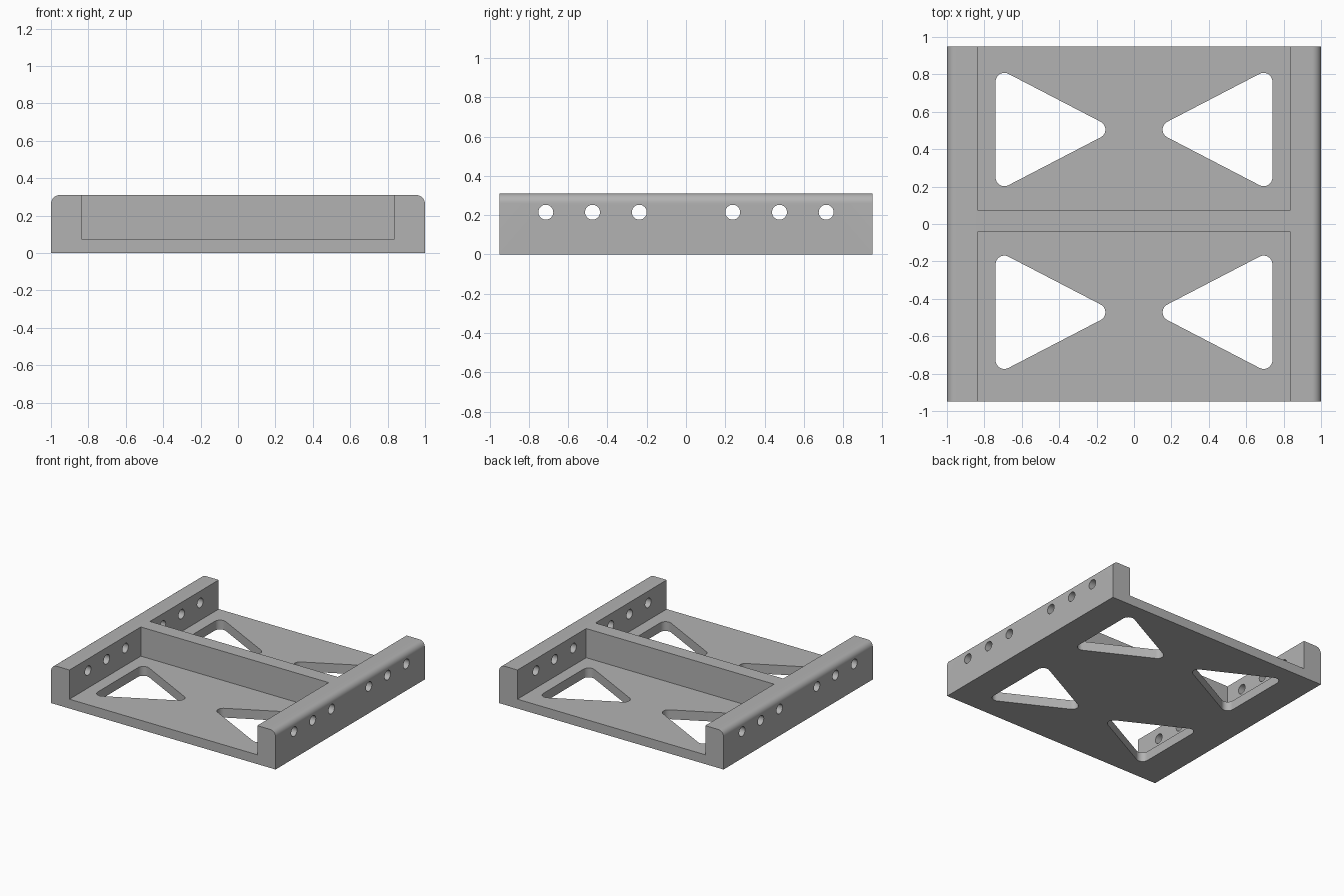
import bpy
import math
from mathutils import Vector

cube = bpy.data.objects.get("Cube")
if cube:
    bpy.data.objects.remove(cube, do_unlink=True)

WIDTH, DEPTH, HEIGHT = 2.0, 1.9, 0.31
FLOOR = 0.075
RAIL_INNER = 0.837
TOP_RADIUS = 0.048

grey = bpy.data.materials.new("plain grey")
grey.use_nodes = True
colour = (0.45, 0.45, 0.45, 1)
grey.diffuse_color = colour
grey.node_tree.nodes["Principled BSDF"].inputs["Base Color"].default_value = colour


def arc(cx, cy, radius, start, end, steps):
    """Points along a circular arc, angles in degrees."""
    angles = [math.radians(start + (end - start) * i / steps) for i in range(steps + 1)]
    return [(cx + radius * math.cos(a), cy + radius * math.sin(a)) for a in angles]


def prism(name, outline, axis, low, high):
    """Extrude a counter-clockwise outline along x, y or z."""
    place = {
        "x": lambda a, b, t: Vector((t, a, b)),
        "y": lambda a, b, t: Vector((-a, t, b)),
        "z": lambda a, b, t: Vector((a, b, t)),
    }[axis]
    n = len(outline)
    verts = [place(a, b, t) for t in (low, high) for a, b in outline]
    faces = [list(range(n))[::-1], list(range(n, 2 * n))]
    faces += [[i, (i + 1) % n, n + (i + 1) % n, n + i] for i in range(n)]
    mesh = bpy.data.meshes.new(name)
    mesh.from_pydata(verts, [], faces)
    obj = bpy.data.objects.new(name, mesh)
    bpy.context.collection.objects.link(obj)
    mesh.materials.append(grey)
    return obj


def rectangle(x0, x1, y0, y1):
    return [(x0, y0), (x1, y0), (x1, y1), (x0, y1)]


def rounded_triangle(side, centre_y):
    """Window with its long edge by the rail and its tip towards the middle."""
    radius, half, outer, tip = 0.047, 0.256, 0.693, 0.2
    lean = 90 - math.degrees(math.atan2(half, outer - tip))
    points = arc(outer, centre_y - half, radius, -lean - 2 * (90 - lean), 0, 12)
    points += arc(outer, centre_y + half, radius, 0, 180 - lean, 12)
    points += arc(tip, centre_y, radius, 180 - lean, 180 + lean, 12)
    if side < 0:
        points = [(-x, y) for x, y in reversed(points)]
    return points


# Tray block with rounded top side edges
half_w = WIDTH / 2
edge = half_w - TOP_RADIUS
profile = [(-half_w, 0), (half_w, 0)]
profile += arc(edge, HEIGHT - TOP_RADIUS, TOP_RADIUS, 0, 90, 10)
profile += arc(-edge, HEIGHT - TOP_RADIUS, TOP_RADIUS, 90, 180, 10)
tray = prism("mounting_tray", profile, "y", -DEPTH / 2, DEPTH / 2)

cutters = []
# Open pockets either side of the cross wall
for name, y0, y1 in (("front", -1.1, -0.042), ("back", 0.075, 1.1)):
    outline = rectangle(-RAIL_INNER, RAIL_INNER, y0, y1)
    cutters.append(prism(name + "_pocket_cutter", outline, "z", FLOOR, 0.5))

# Triangular windows in the floor
for centre_y in (-0.472, 0.505):
    for side in (-1, 1):
        outline = rounded_triangle(side, centre_y)
        cutters.append(prism("window_cutter", outline, "z", -0.1, 0.2))

# Screw holes through both rails
for y in (0.238, 0.476, 0.714):
    for side in (-1, 1):
        circle = arc(side * y, 0.215, 0.038, 0, 360, 32)[:-1]
        for low, high in ((-1.1, -0.8), (0.8, 1.1)):
            cutters.append(prism("screw_hole_cutter", circle, "x", low, high))

# Cut everything out of the block, then discard the cutters
bpy.ops.object.select_all(action="DESELECT")
bpy.context.view_layer.objects.active = tray
tray.select_set(True)
for cutter in cutters:
    cutter.hide_render = True
    mod = tray.modifiers.new("cut", "BOOLEAN")
    mod.operation = "DIFFERENCE"
    mod.solver = "EXACT"
    mod.object = cutter
    bpy.ops.object.modifier_apply(modifier=mod.name)
    bpy.data.objects.remove(cutter, do_unlink=True)

bpy.ops.object.shade_smooth_by_angle(angle=math.radians(30))
